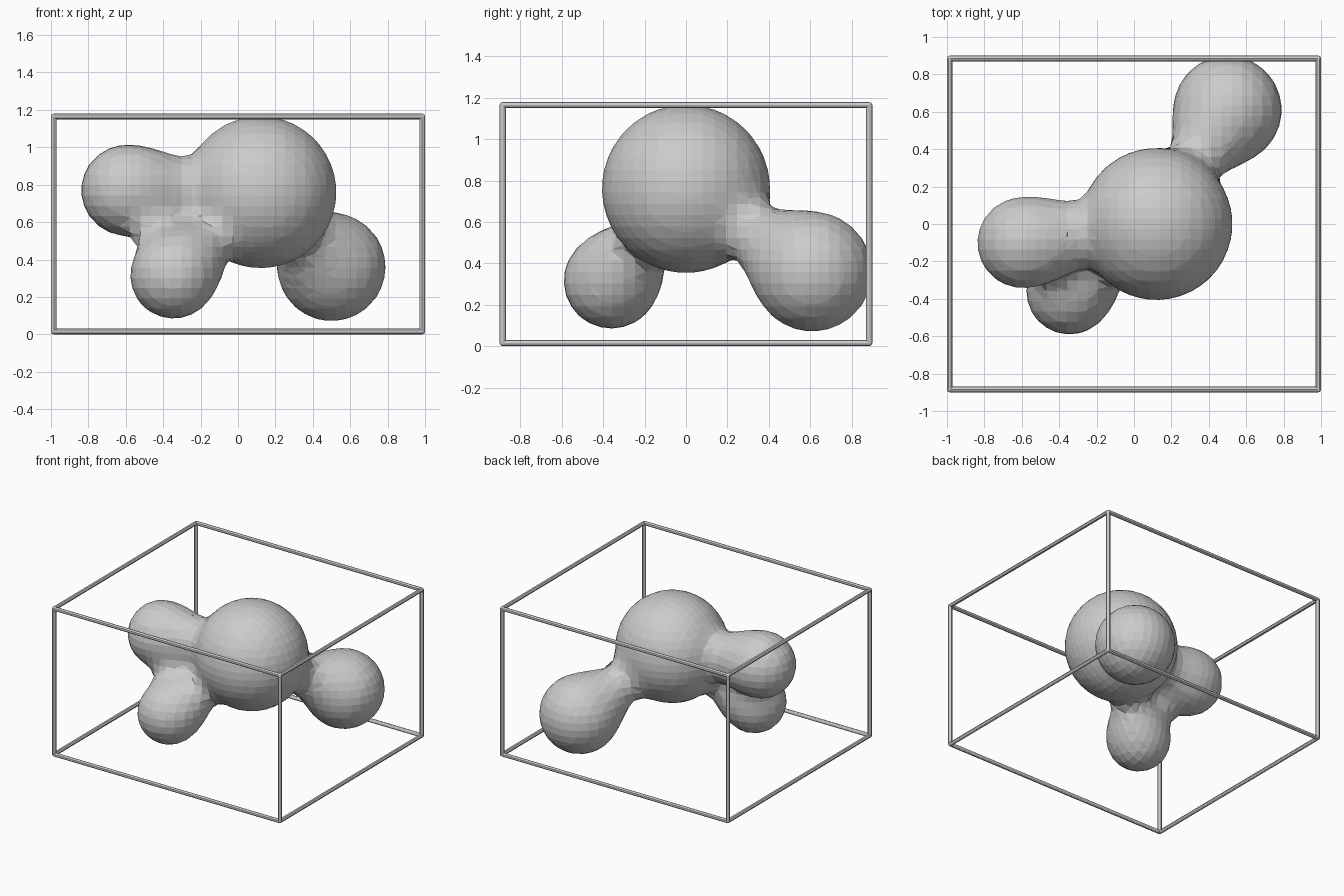
import bpy
import bmesh
from mathutils import Vector

if "Cube" in bpy.data.objects:
    bpy.data.objects.remove(bpy.data.objects["Cube"])

# Blob: four metaballs that flow together (centre, radius of the visible ball)
BALLS = [
    ((0.12, 0.0, 0.76), 0.406),
    ((-0.595, -0.10, 0.77), 0.243),
    ((-0.345, -0.36, 0.315), 0.23),
    ((0.50, 0.61, 0.36), 0.289),
]
STIFFNESS, THRESHOLD = 1.4, 0.6
VISIBLE = (1 - (THRESHOLD / STIFFNESS) ** (1 / 3)) ** 0.5
meta = bpy.data.metaballs.new("blob_field")
meta.resolution = 0.055
meta.render_resolution = 0.055
meta.threshold = THRESHOLD
field = bpy.data.objects.new("blob_field", meta)
bpy.context.collection.objects.link(field)
for centre, radius in BALLS:
    ball = meta.elements.new(type='BALL')
    ball.co = centre
    ball.radius = radius / VISIBLE
    ball.stiffness = STIFFNESS

# Freeze the blob as a mesh with flat facets
depsgraph = bpy.context.evaluated_depsgraph_get()
mesh = bpy.data.meshes.new_from_object(field.evaluated_get(depsgraph))
bpy.data.objects.remove(field)
blob = bpy.data.objects.new("blob", mesh)
bpy.context.collection.objects.link(blob)
for p in mesh.polygons:
    p.use_smooth = False

# Box frame: twelve round bars with ball corners
BAR = 0.015
X, Y, Z0, Z1 = 1 - BAR, 0.9 - BAR, BAR, 1.18 - BAR
bm = bmesh.new()
corners = [Vector((x, y, z)) for x in (-X, X) for y in (-Y, Y) for z in (Z0, Z1)]
for i, a in enumerate(corners):
    sphere = bmesh.ops.create_icosphere(bm, subdivisions=2, radius=BAR)
    bmesh.ops.translate(bm, verts=sphere["verts"], vec=a)
    for bit in (1, 2, 4):
        if i & bit:
            continue
        b = corners[i | bit]
        bar = bmesh.ops.create_cone(bm, cap_ends=True, segments=12,
                                    radius1=BAR, radius2=BAR, depth=(b - a).length)
        turn = (b - a).to_track_quat('Z', 'Y').to_matrix()
        bmesh.ops.rotate(bm, verts=bar["verts"], cent=(0, 0, 0), matrix=turn)
        bmesh.ops.translate(bm, verts=bar["verts"], vec=(a + b) / 2)
frame_mesh = bpy.data.meshes.new("box_frame")
bm.to_mesh(frame_mesh)
bm.free()
frame = bpy.data.objects.new("box_frame", frame_mesh)
bpy.context.collection.objects.link(frame)
bpy.context.view_layer.objects.active = frame
frame.select_set(True)
bpy.ops.object.shade_smooth_by_angle()
